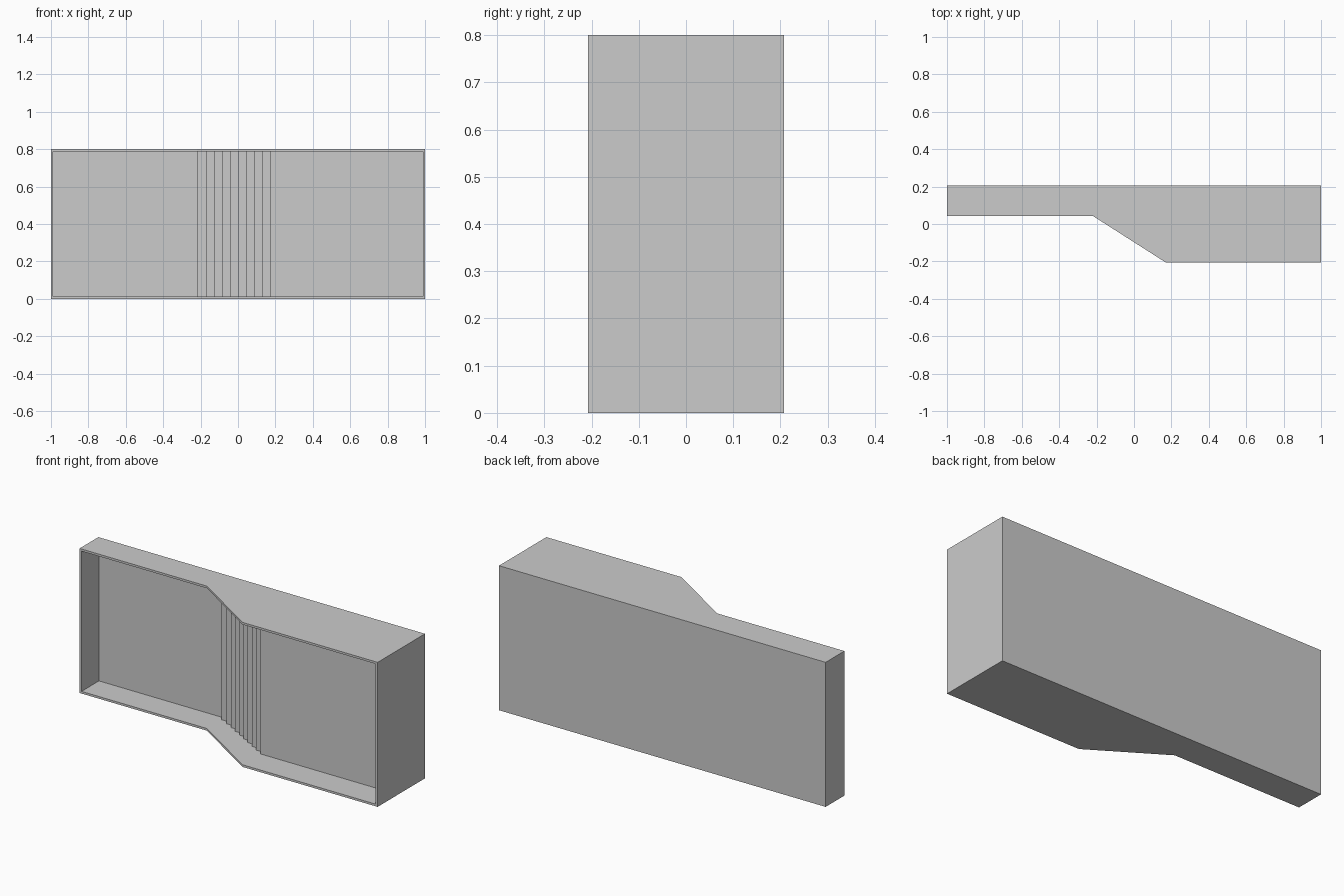
import bpy, bmesh

if "Cube" in bpy.data.objects:
    bpy.data.objects.remove(bpy.data.objects["Cube"])

D = 0.207          # half depth
T = 0.012          # board thickness
H = 0.8            # height
X0, X1 = -0.22, 0.172   # ends of the slanted section
YL = 0.043         # front edge of the shallow left half
PL, PR = 0.195, -0.05   # recessed panel face, left and right


def prism(name, outline, z0, z1):
    """Extrude an xy outline between two heights."""
    bm = bmesh.new()
    face = bm.faces.new([bm.verts.new((x, y, z0)) for x, y in outline])
    ext = bmesh.ops.extrude_face_region(bm, geom=[face])
    verts = [g for g in ext["geom"] if isinstance(g, bmesh.types.BMVert)]
    bmesh.ops.translate(bm, verts=verts, vec=(0, 0, z1 - z0))
    bmesh.ops.recalc_face_normals(bm, faces=bm.faces[:])
    me = bpy.data.meshes.new(name)
    bm.to_mesh(me)
    bm.free()
    ob = bpy.data.objects.new(name, me)
    bpy.context.collection.objects.link(ob)
    return ob


def rect(xa, xb, ya, yb):
    return [(xa, ya), (xb, ya), (xb, yb), (xa, yb)]


# top and bottom boards, sitting between the side boards
plan = [(-1 + T, YL), (X0, YL), (X1, -D), (1 - T, -D), (1 - T, D), (-1 + T, D)]
prism("bottom_board", plan, 0, T)
prism("top_board", plan, H - T, H)

# side boards: shallow on the left, deep on the right
prism("left_side", rect(-1, -1 + T, YL, D), 0, H)
prism("right_side", rect(1 - T, 1, -D, D), 0, H)

# recessed inner panel, stepping forward in ten risers
risers = [X0] + [0.043 * k for k in range(-4, 5)]
drop = (PL - PR) / len(risers)
steps = [(-1 + T, D), (-1 + T, PL)]
y = PL
for x in risers:
    steps += [(x, y), (x, y - drop)]
    y -= drop
steps += [(1 - T, PR), (1 - T, D)]
prism("stepped_inner_panel", steps, T, H - T)
